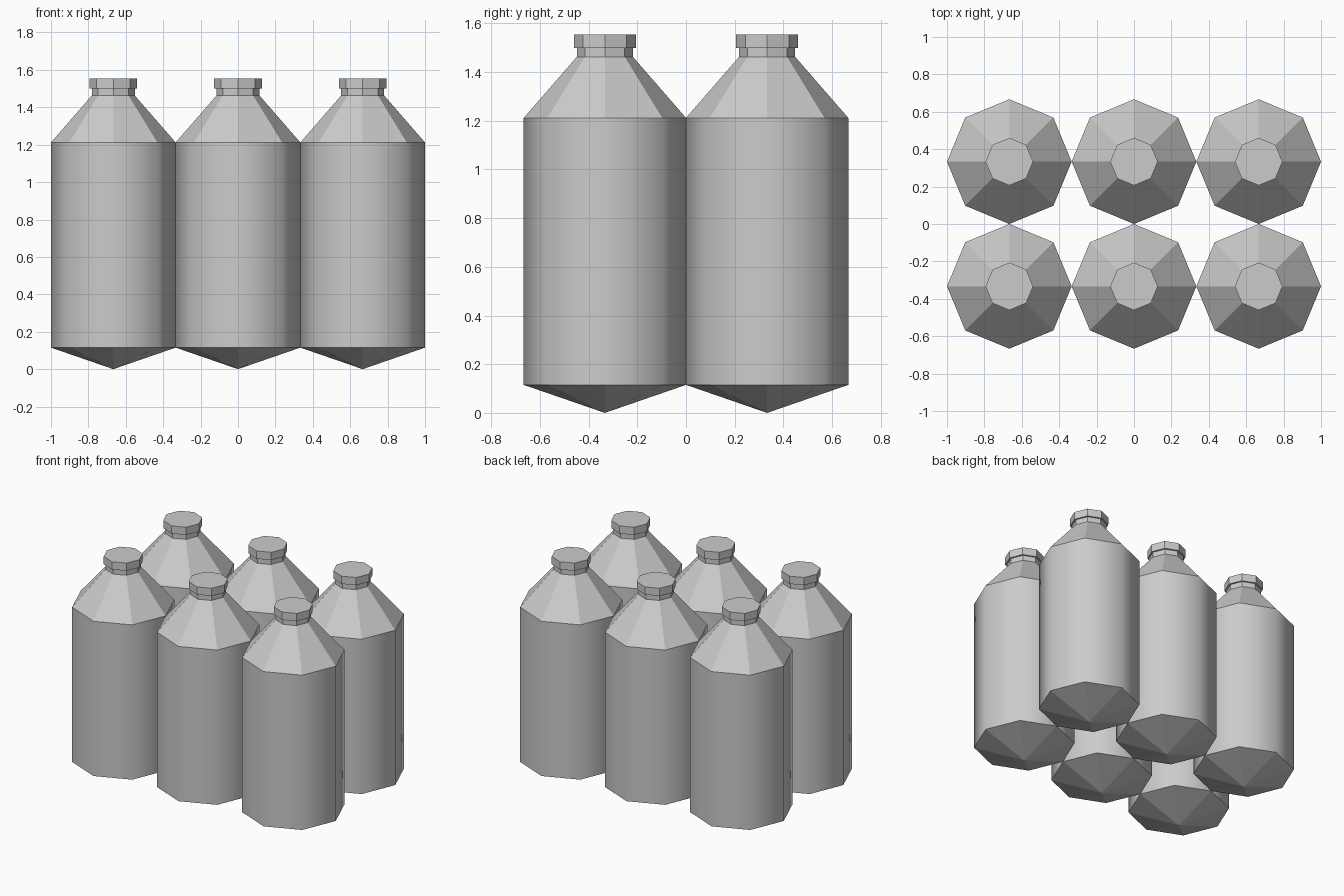
import bpy
import bmesh
from mathutils import Matrix

cube = bpy.data.objects.get("Cube")
if cube:
    bpy.data.objects.remove(cube, do_unlink=True)

SIDES = 8
R = 1 / 3  # tank radius; neighbours touch at their corners

steel = bpy.data.materials.new("light grey metal")
steel.use_nodes = True
grey = (0.6, 0.6, 0.6, 1)
steel.diffuse_color = grey
steel.node_tree.nodes["Principled BSDF"].inputs["Base Color"].default_value = grey


def ring_part(name, z0, z1, r0, r1, closed=False, smooth=False):
    """Eight-sided tapered section between two heights."""
    bm = bmesh.new()
    bmesh.ops.create_cone(bm, cap_ends=closed, segments=SIDES, radius1=r0, radius2=r1,
                          depth=z1 - z0, matrix=Matrix.Translation((0, 0, (z0 + z1) / 2)))
    bmesh.ops.remove_doubles(bm, verts=bm.verts, dist=0.0001)
    for face in bm.faces:
        face.smooth = smooth
    mesh = bpy.data.meshes.new(name)
    bm.to_mesh(mesh)
    bm.free()
    mesh.materials.append(steel)
    return mesh


# Sections of one tank, bottom to top
parts = [
    ring_part("pointed_base", 0, 0.115, 0, R),
    ring_part("tank_body", 0.115, 1.212, R, R, smooth=True),
    ring_part("shoulder", 1.212, 1.463, R, 0.115),
    ring_part("neck", 1.463, 1.5, 0.115, 0.115),
    ring_part("cap", 1.5, 1.555, 0.127, 0.127, closed=True),
]

# Three columns by two rows of tanks
for row, y in (("front", -R), ("back", R)):
    for column, x in (("right", -2 * R), ("middle", 0), ("left", 2 * R)):
        for mesh in parts:
            obj = bpy.data.objects.new(f"{row}_{column}_{mesh.name}", mesh)
            obj.location = (x, y, 0)
            bpy.context.collection.objects.link(obj)
